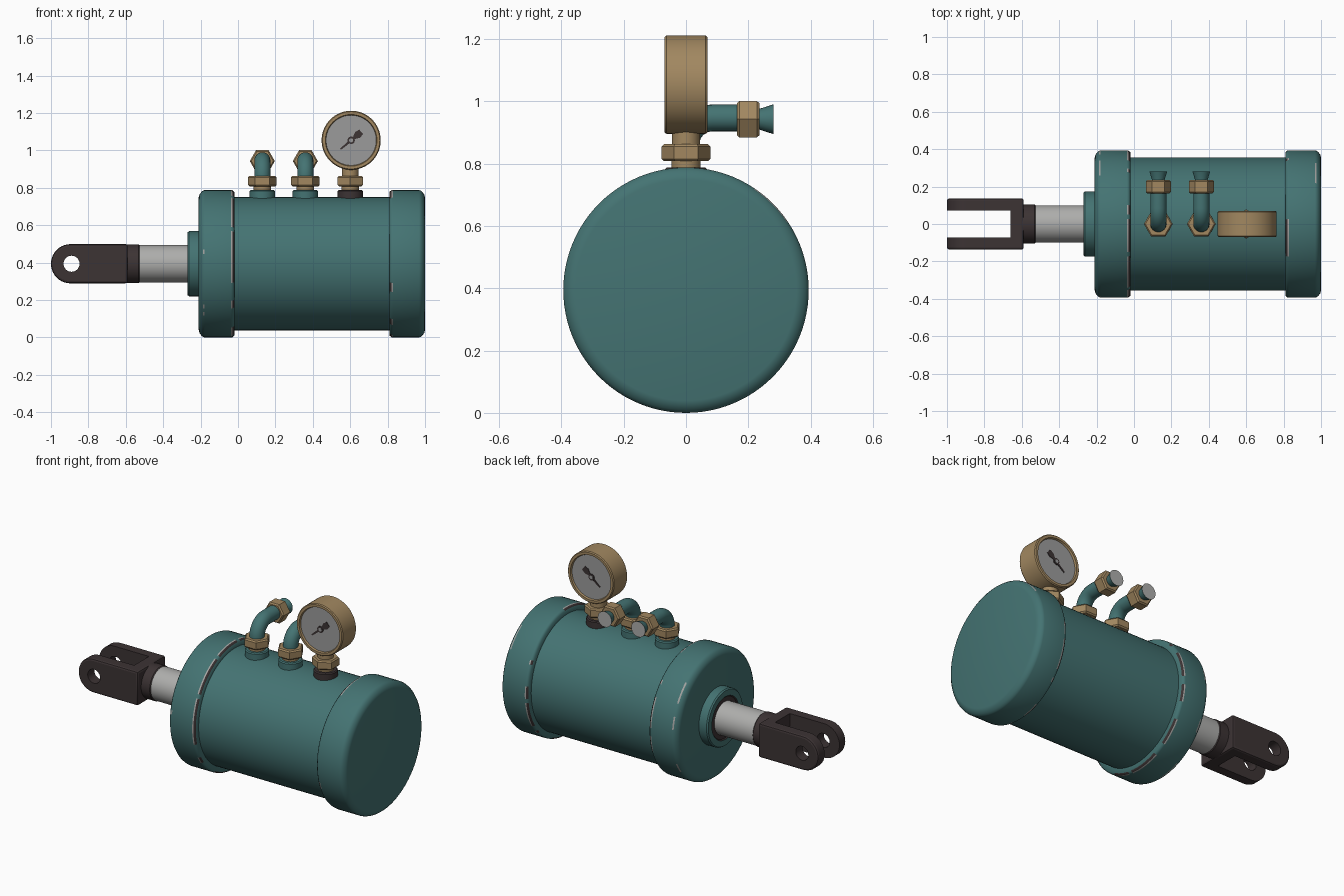
import bpy, bmesh, math, random
from mathutils import Vector, Matrix

if "Cube" in bpy.data.objects:
    bpy.data.objects.remove(bpy.data.objects["Cube"])

random.seed(4)


def mat(name, r, g, b):
    m = bpy.data.materials.new(name)
    m.diffuse_color = (r, g, b, 1)
    m.use_nodes = True
    m.node_tree.nodes["Principled BSDF"].inputs["Base Color"].default_value = m.diffuse_color
    return m


TEAL = mat("teal_paint", 0.058, 0.172, 0.170)
BRASS = mat("brass", 0.36, 0.245, 0.118)
DARK = mat("dark_iron", 0.045, 0.033, 0.034)
STEEL = mat("polished_steel", 0.42, 0.42, 0.41)
DIAL = mat("dial_grey", 0.33, 0.33, 0.33)
WORN = mat("bare_metal", 0.36, 0.36, 0.35)

ZC = 0.394  # height of the cylinder axis
TURN = {'X': Matrix.Rotation(math.pi / 2, 4, 'Y'),
        'Y': Matrix.Rotation(-math.pi / 2, 4, 'X'),
        'Z': Matrix.Identity(4)}


def finish(name, bm, mats, angle=35):
    bmesh.ops.recalc_face_normals(bm, faces=bm.faces[:])
    me = bpy.data.meshes.new(name)
    bm.to_mesh(me)
    bm.free()
    for m in mats:
        me.materials.append(m)
    ob = bpy.data.objects.new(name, me)
    bpy.context.collection.objects.link(ob)
    smooth(ob, angle)
    return ob


def smooth(ob, angle=35):
    bpy.ops.object.select_all(action='DESELECT')
    ob.select_set(True)
    bpy.context.view_layer.objects.active = ob
    bpy.ops.object.shade_smooth_by_angle(angle=math.radians(angle))


def skin(bm, rings, rule=None):
    """Join rings of vertices; a one-vertex ring is a pole."""
    for i, (a, b) in enumerate(zip(rings, rings[1:])):
        n = max(len(a), len(b))
        for j in range(n):
            k = (j + 1) % n
            if len(a) == 1:
                vs = [a[0], b[j], b[k]]
            elif len(b) == 1:
                vs = [a[j], a[k], b[0]]
            else:
                vs = [a[j], a[k], b[k], b[j]]
            f = bm.faces.new(vs)
            if rule:
                f.material_index = rule(i, j)


def lathe(name, prof, loc, axis, mats, segs=64, rule=None, phase=0.0, angle=35):
    """Revolve (radius, height) points around an axis."""
    bm = bmesh.new()
    M = Matrix.Translation(loc) @ TURN[axis]
    rings = []
    for r, h in prof:
        if r == 0:
            rings.append([bm.verts.new(M @ Vector((0, 0, h)))])
            continue
        rings.append([bm.verts.new(M @ Vector((r * math.cos(t), r * math.sin(t), h)))
                      for t in (phase + 2 * math.pi * j / segs for j in range(segs))])
    skin(bm, rings, rule)
    return finish(name, bm, mats, angle)


def wear_runs(n, chance):
    """Random runs of worn segments around a rim."""
    out, on = [], False
    for _ in range(n):
        on = random.random() < (0.8 if on else chance)
        out.append(on)
    return out


# cylinder body
lathe("cylinder_body", [(0.356, -0.05), (0.356, 0.85)], (0, 0, ZC), 'X', [TEAL], 96)


# end caps with chipped paint on the rims (profile runs from outer face inwards)
CAP = [(0, 0), (0.355, 0), (0.370, 0.004), (0.384, 0.014), (0.391, 0.023), (0.394, 0.032),
       (0.394, 0.172), (0.393, 0.180), (0.384, 0.190), (0.35, 0.190)]


def end_cap(name, x, sign, inner_chance, outer_chance):
    inner, outer = wear_runs(96, inner_chance), wear_runs(96, outer_chance)

    def rule(i, j):
        if i == 6 and inner[j] or i == 4 and outer[j]:
            return 1
        if i == 7 and inner[j]:
            return 2
        return 0
    lathe(name, [(r, sign * h) for r, h in CAP], (x, 0, ZC), 'X',
          [TEAL, WORN, DARK], 96, rule, angle=50)


end_cap("front_end_cap", -0.21, 1, 0.35, 0.05)
end_cap("rear_end_cap", 1.0, -1, 0.12, 0.03)

# rod gland with dark seal
lathe("rod_gland", [(0.174, 0.08), (0.174, 0.008), (0.168, 0), (0.132, 0), (0.126, 0.006), (0.09, 0.006)],
      (-0.27, 0, ZC), 'X', [TEAL, DARK], 64, lambda i, j: int(i >= 3))

# piston rod
lathe("piston_rod", [(0.1, -0.56), (0.1, -0.2)], (0, 0, ZC), 'X', [STEEL], 48)

# clevis collar
lathe("clevis_collar", [(0.104, -0.63), (0.104, -0.532), (0.098, -0.524), (0, -0.524)],
      (0, 0, ZC), 'X', [DARK], 48)

# clevis fork: rounded outline extruded across y, then slot and pin hole cut
bm = bmesh.new()
R, HALF = 0.105, 0.137
outline = [(-0.59, -R)] + [(-0.895 - R * math.sin(t), -R * math.cos(t))
                           for t in (math.pi * i / 20 for i in range(21))] + [(-0.59, R)]
face = bm.faces.new([bm.verts.new((x, -HALF, ZC + z)) for x, z in outline])
ext = bmesh.ops.extrude_face_region(bm, geom=[face])
bmesh.ops.translate(bm, vec=(0, 2 * HALF, 0),
                    verts=[v for v in ext['geom'] if isinstance(v, bmesh.types.BMVert)])
fork = finish("clevis_fork", bm, [DARK])
bev = fork.modifiers.new("soft_edges", 'BEVEL')
bev.width, bev.segments, bev.limit_method = 0.012, 2, 'ANGLE'

bm = bmesh.new()
bmesh.ops.create_cube(bm, size=1, matrix=Matrix.Translation((-0.88, 0, ZC)) @ Matrix.Diagonal((0.44, 0.144, 0.5, 1)))
slot = finish("slot_cutter", bm, [DARK])
pin = lathe("pin_cutter", [(0, -0.3), (0.043, -0.3), (0.043, 0.3), (0, 0.3)], (-0.89, 0, ZC), 'Y', [DARK], 32)
for cutter in (slot, pin):
    cutter.hide_render = True
    mod = fork.modifiers.new("cut", 'BOOLEAN')
    mod.operation, mod.object, mod.solver = 'DIFFERENCE', cutter, 'EXACT'
bpy.context.view_layer.objects.active = fork
for mod in list(fork.modifiers):
    bpy.ops.object.modifier_apply(modifier=mod.name)
for cutter in (slot, pin):
    bpy.data.objects.remove(cutter)
smooth(fork)


def hex_nut(name, loc, axis, r, h, phase=0.0):
    c = 0.008
    lathe(name, [(0, 0), (r - c, 0), (r, c), (r, h - c), (r - c, h), (0, h)],
          loc, axis, [BRASS], 6, phase=phase, angle=25)


def boss(name, x, material):
    lathe(name, [(0.068, 0.72), (0.068, 0.782), (0.062, 0.788), (0, 0.788)], (x, 0, 0), 'Z', [material], 32)
    lathe(name + "_thread", [(0.047, 0.78), (0.047, 0.82)], (x, 0, 0), 'Z', [BRASS], 32)


# two hose ports, each with boss, nut, elbow pipe, end nut and flared mouth
BEND, PZ = 0.085, 0.947
for n, x in enumerate((0.13, 0.36), 1):
    boss(f"port_boss_{n}", x, TEAL)
    hex_nut(f"port_nut_{n}", (x, 0, 0.808), 'Z', 0.077, 0.056)
    path = [(0, 0.84, 0)] + [(BEND * (1 - math.cos(t)), PZ - BEND + BEND * math.sin(t), t)
                             for t in (math.pi / 2 * i / 12 for i in range(13))] + [(0.18, PZ, math.pi / 2)]
    bm = bmesh.new()
    rings = []
    for y, z, t in path:
        M = Matrix.Translation((x, y, z)) @ Matrix.Rotation(-t, 4, 'X')
        rings.append([bm.verts.new(M @ Vector((0.043 * math.cos(a), 0.043 * math.sin(a), 0)))
                      for a in (2 * math.pi * j / 24 for j in range(24))])
    skin(bm, rings)
    finish(f"elbow_pipe_{n}", bm, [TEAL])
    hex_nut(f"pipe_end_nut_{n}", (x, 0.163, PZ - 0.004), 'Y', 0.067, 0.073)
    lathe(f"flared_mouth_{n}", [(0.032, 0.225), (0.034, 0.238), (0.048, 0.281), (0, 0.281)],
          (x, 0, PZ - 0.004), 'Y', [TEAL, STEEL], 24, lambda i, j: int(i == 2))

# pressure gauge mount
GX, GZ = 0.605, 1.054
boss("gauge_boss", 0.6, DARK)
hex_nut("gauge_nut", (0.6, 0, 0.808), 'Z', 0.078, 0.056, math.pi / 6)
lathe("gauge_stem", [(0.045, 0.85), (0.045, 0.93)], (0.6, 0, 0), 'Z', [BRASS], 32)

# gauge case with a recessed dial on both sides
half = [(0, 0.058), (0.134, 0.058), (0.138, 0.069), (0.153, 0.069), (0.158, 0.063)]
prof = [(r, -h) for r, h in half] + [(r, h) for r, h in reversed(half)]
lathe("gauge_case", prof, (GX, 0, GZ), 'Y', [BRASS, DIAL], 64, lambda i, j: int(i in (0, 8)))

# needles and hubs: thin plates pointing to the lower left of the front dial
NEEDLE = [(-0.075, 0.004), (0.02, 0.008), (0.045, 0.02), (0.07, 0.016),
          (0.07, -0.016), (0.045, -0.02), (0.02, -0.008), (-0.075, -0.004)]
tilt = math.radians(40)
for side, s in (("front", -1), ("back", 1)):
    bm = bmesh.new()
    ends = []
    for y in (0.056, 0.061):
        ends.append([bm.verts.new((GX + u * math.cos(tilt) - v * math.sin(tilt), s * y,
                                   GZ + u * math.sin(tilt) + v * math.cos(tilt))) for u, v in NEEDLE])
        bm.faces.new(ends[-1])
    skin(bm, ends)
    finish(f"needle_{side}", bm, [DARK])
    lathe(f"needle_hub_{side}", [(0.02, s * 0.056), (0.02, s * 0.062), (0, s * 0.062)],
          (GX, 0, GZ), 'Y', [DARK, DIAL], 20, lambda i, j: 0)
    lathe(f"needle_pin_{side}", [(0.011, s * 0.06), (0.011, s * 0.064), (0, s * 0.064)],
          (GX, 0, GZ), 'Y', [DIAL], 16)
